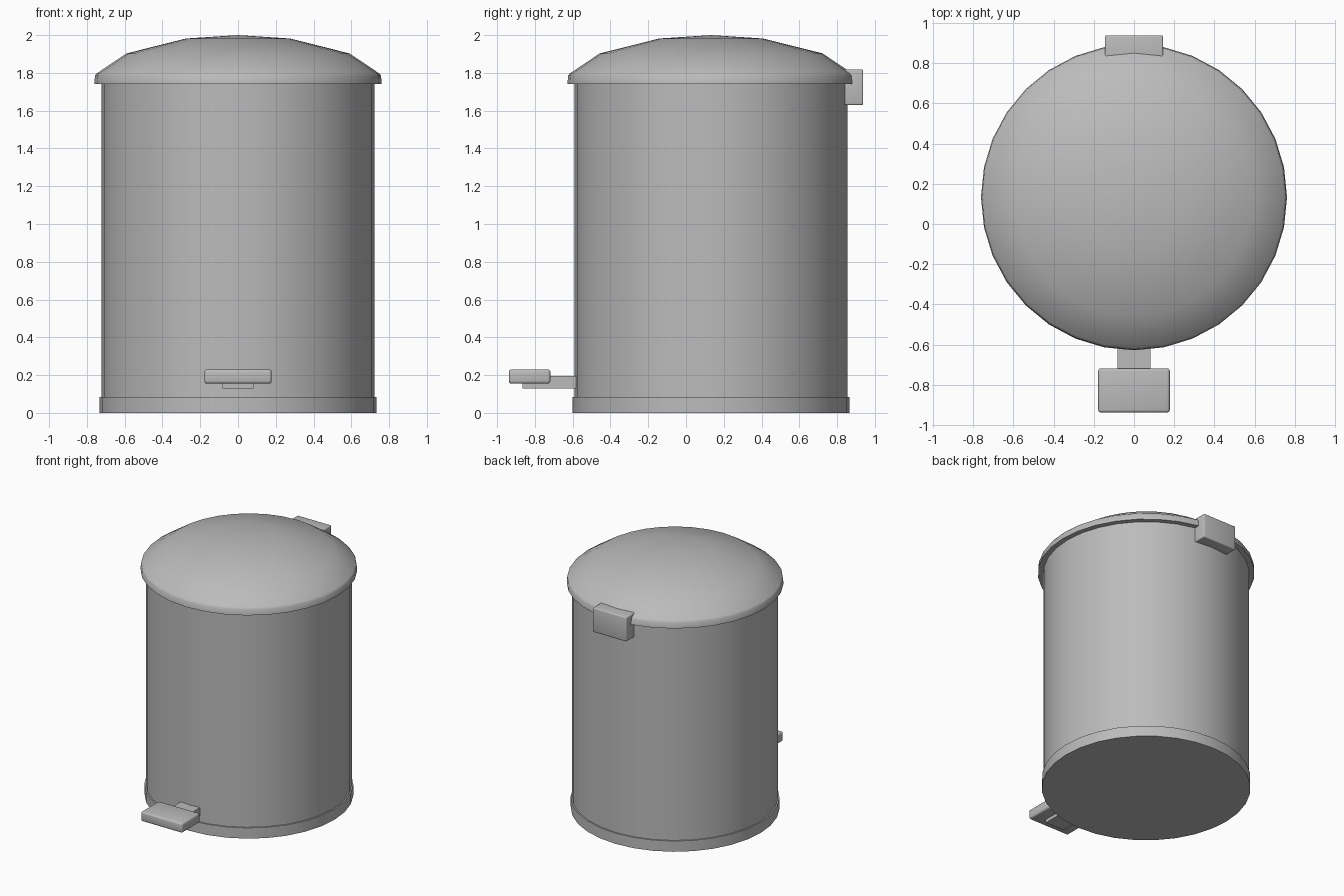
import bpy, bmesh, math

cube = bpy.data.objects.get("Cube")
if cube:
    bpy.data.objects.remove(cube, do_unlink=True)

CENTRE_Y = 0.133
SEGMENTS = 32

grey = bpy.data.materials.new("plain grey")
grey.use_nodes = True
COLOUR = (0.5, 0.5, 0.5, 1)
grey.diffuse_color = COLOUR
grey.node_tree.nodes["Principled BSDF"].inputs["Base Color"].default_value = COLOUR


def finish(bm, name, angle):
    bmesh.ops.recalc_face_normals(bm, faces=bm.faces)
    mesh = bpy.data.meshes.new(name)
    bm.to_mesh(mesh)
    bm.free()
    mesh.materials.append(grey)
    obj = bpy.data.objects.new(name, mesh)
    bpy.context.collection.objects.link(obj)
    bpy.ops.object.select_all(action='DESELECT')
    obj.select_set(True)
    bpy.context.view_layer.objects.active = obj
    bpy.ops.object.shade_smooth_by_angle(angle=math.radians(angle))
    return obj


def lathe(name, profile):
    """Spin a (radius, z) outline, closed on the axis at both ends."""
    bm = bmesh.new()
    verts = [bm.verts.new((0, -r, z)) for r, z in profile]
    edges = [bm.edges.new(pair) for pair in zip(verts, verts[1:])]
    bmesh.ops.spin(bm, geom=verts + edges, cent=(0, 0, 0), axis=(0, 0, 1),
                   angle=math.tau, steps=SEGMENTS, use_duplicate=False)
    bmesh.ops.remove_doubles(bm, verts=bm.verts, dist=0.0005)
    obj = finish(bm, name, 35)
    obj.location.y = CENTRE_Y
    return obj


def block(name, low, high, bevel):
    """Box between two corners with softened edges."""
    bm = bmesh.new()
    bmesh.ops.create_cube(bm, size=1)
    for v in bm.verts:
        v.co = [(a + b) / 2 + c * (b - a) for a, b, c in zip(low, high, v.co)]
    if bevel:
        bmesh.ops.bevel(bm, geom=bm.edges[:], offset=bevel, segments=3,
                        profile=0.5, affect='EDGES')
    return finish(bm, name, 35)


# Bin: foot ring, straight drum and domed lid with a flared rim
lathe("base_ring", [(0, 0), (0.733, 0), (0.733, 0.083), (0, 0.083)])
lathe("drum", [(0, 0.02), (0.723, 0.02), (0.723, 1.77), (0, 1.77)])
lathe("lid", [(0, 1.742), (0.761, 1.742), (0.757, 1.785), (0.748, 1.797),
              (0.59, 1.903), (0.275, 1.982), (0, 2.0)])

# Foot pedal at the front
block("pedal_arm", (-0.083, -0.865, 0.13), (0.083, -0.5, 0.195), 0)
block("pedal", (-0.178, -0.938, 0.155), (0.178, -0.718, 0.23), 0.014)

# Hinge housing at the back
block("hinge", (-0.145, 0.78, 1.63), (0.145, 0.938, 1.818), 0.008)
